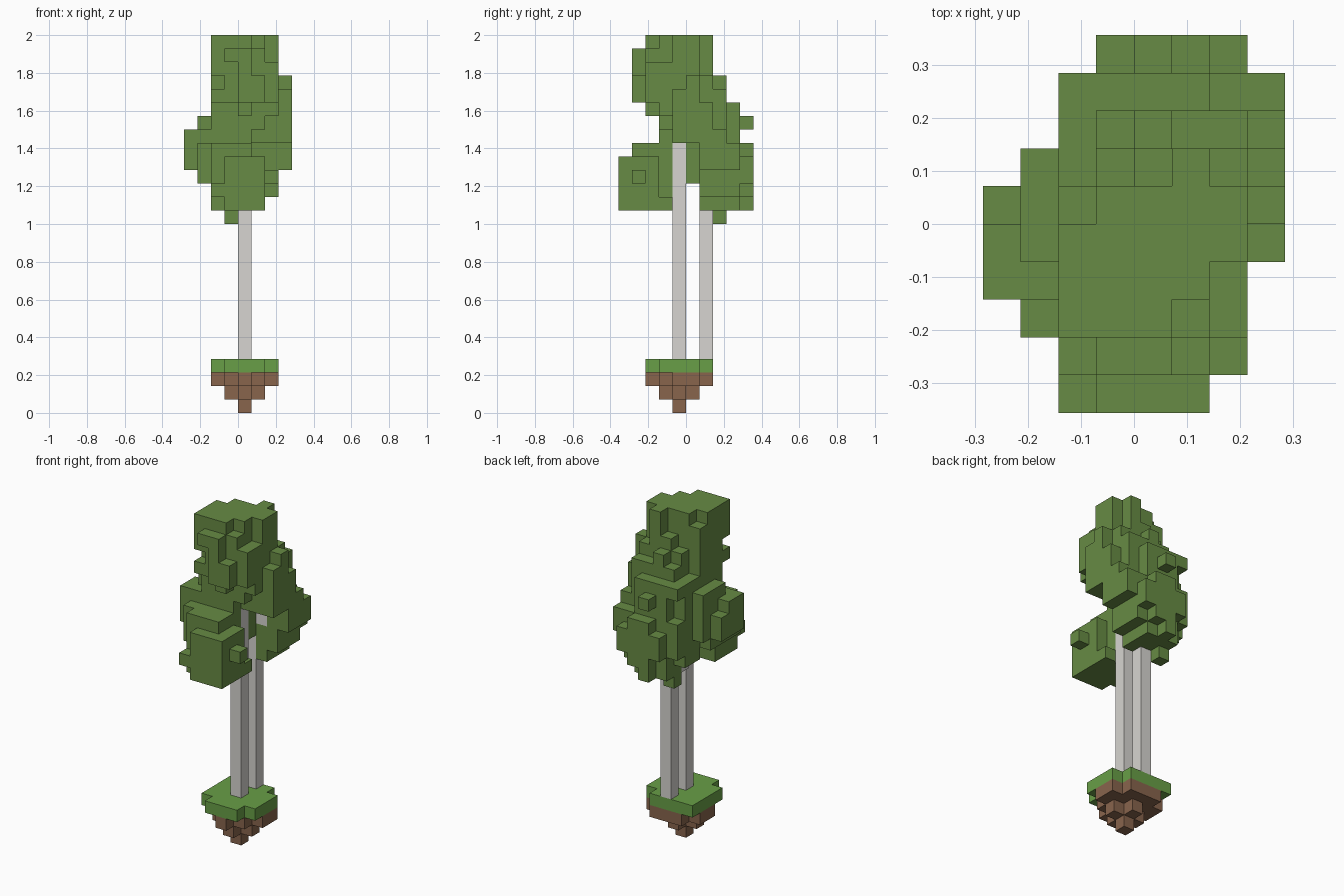
import bpy
import bmesh
from itertools import product
from mathutils import Vector

UNIT = 2 / 28  # edge of one block

default_cube = bpy.data.objects.get("Cube")
if default_cube:
    bpy.data.objects.remove(default_cube, do_unlink=True)


def make_material(name, red, green, blue):
    material = bpy.data.materials.new(name)
    material.use_nodes = True
    colour = (red, green, blue, 1)
    material.diffuse_color = colour
    material.node_tree.nodes["Principled BSDF"].inputs["Base Color"].default_value = colour
    return material


def fill(boxes):
    """Set of block cells covered by boxes given as inclusive x, y and z ranges."""
    cells = set()
    for x0, x1, y0, y1, z0, z1 in boxes:
        cells.update(product(range(x0, x1 + 1), range(y0, y1 + 1), range(z0, z1 + 1)))
    return cells


def build_blocks(name, cells, material):
    """Mesh made of only the outer faces of a set of blocks."""
    bm = bmesh.new()
    for cell in cells:
        centre = Vector(cell) + Vector((0.5, 0.5, 0.5))
        for axis, sign in product(range(3), (-1, 1)):
            normal = Vector((0, 0, 0))
            normal[axis] = sign
            if tuple(int(c + n) for c, n in zip(cell, normal)) in cells:
                continue
            side = Vector((0, 0, 0))
            side[(axis + 1) % 3] = 0.5
            up = normal.cross(side)
            middle = centre + normal / 2
            corners = (-side - up, side - up, side + up, up - side)
            bm.faces.new([bm.verts.new((middle + c) * UNIT) for c in corners])
    bmesh.ops.remove_doubles(bm, verts=bm.verts[:], dist=UNIT / 100)
    mesh = bpy.data.meshes.new(name)
    bm.to_mesh(mesh)
    bm.free()
    mesh.materials.append(material)
    obj = bpy.data.objects.new(name, mesh)
    bpy.context.scene.collection.objects.link(obj)
    return obj


leaf_green = make_material("leaf green", 0.136, 0.258, 0.058)
grass_green = make_material("grass green", 0.14, 0.345, 0.063)
soil_brown = make_material("soil brown", 0.246, 0.128, 0.073)
bark_grey = make_material("bark grey", 0.68, 0.665, 0.635)

# Soil tapering down to a single block
soil = fill([
    (0, 0, -1, -1, 0, 0),
    (0, 0, -2, 0, 1, 1), (-1, 1, -1, -1, 1, 1),
    (-1, 1, -2, 1, 2, 2), (0, 0, -3, -3, 2, 2), (-2, 2, -1, 0, 2, 2),
])
build_blocks("soil", soil, soil_brown)

# Grass slab with three missing corners
grass = fill([(-2, 2, -3, 1, 3, 3)]) - {(-2, -3, 3), (2, -3, 3), (2, 1, 3)}
build_blocks("grass", grass, grass_green)

# Two slim trunks, the back one with short branches in the leaves
front_trunk = fill([(0, 0, -1, -1, 4, 19)])
back_trunk = fill([(0, 0, 1, 1, 4, 18), (-1, -1, 1, 1, 15, 15), (1, 1, 1, 1, 18, 18)])
build_blocks("front_trunk", front_trunk, bark_grey)
build_blocks("back_trunk", back_trunk, bark_grey)

# Flat-topped crown with overhanging front and stepped back
crown = fill([
    (-2, 0, -3, -1, 25, 27), (-1, 1, -2, 0, 25, 27), (1, 1, 1, 1, 25, 27),
    (0, 0, 1, 1, 25, 25), (-2, -2, 0, 0, 25, 26), (2, 2, -1, 0, 24, 27),
    (1, 1, -3, -3, 23, 26), (2, 2, -3, -2, 23, 25),
    (-1, 0, -4, -4, 26, 26), (0, 0, -4, -4, 23, 25), (1, 1, -4, -4, 23, 24),
])

# Upper body and waist
body = fill([
    (-1, 2, -2, 1, 22, 24), (-1, 1, -3, -3, 23, 24), (-2, -2, -3, -3, 23, 23),
    (-2, -2, -2, 0, 22, 24), (0, 0, -3, -3, 22, 22),
    (-1, 1, 2, 2, 22, 23), (0, 0, 2, 2, 24, 24),
    (-2, 1, 3, 3, 22, 22), (-2, -2, 1, 2, 22, 22), (2, 2, 2, 2, 22, 23),
    (-2, 2, -1, 2, 20, 21), (-2, 0, -2, -2, 20, 21), (1, 1, -2, -2, 21, 21),
    (-1, 1, 3, 3, 20, 21), (0, 0, 4, 4, 21, 21),
])

# Stepped columns on the +x side
left_lobe = fill([
    (3, 3, -1, -1, 20, 23), (3, 3, 0, 0, 20, 24), (3, 3, 1, 1, 18, 22),
    (3, 3, 2, 2, 18, 20), (3, 3, 3, 3, 18, 19),
])

# Bulge on the -x side, joining the front and back clumps
right_lobe = fill([
    (-4, -4, -2, -1, 18, 20), (-4, -4, 0, 0, 18, 19), (-3, -3, -2, 0, 17, 20),
    (-3, -3, 1, 1, 18, 20), (-3, -3, -3, -3, 17, 19), (-3, -3, -1, 1, 21, 21),
    (-2, -1, -2, 1, 17, 19),
])

# Hanging front clump, stepped next to the trunk
front_clump = fill([
    (-1, 1, -5, -5, 15, 18), (-2, -2, -5, -5, 16, 16), (-2, 0, -4, -2, 15, 19),
    (1, 1, -4, -3, 15, 18), (1, 1, -2, -2, 15, 15), (2, 2, -4, -4, 17, 17),
])

# Hanging back clump
back_clump = fill([
    (-2, 2, 1, 2, 16, 19), (-1, 2, 3, 3, 16, 19), (-2, -2, 3, 3, 17, 19),
    (-1, 1, 1, 3, 15, 15), (0, 1, 4, 4, 16, 19),
    (-1, -1, 4, 4, 17, 18), (2, 2, 4, 4, 17, 18), (0, 0, 4, 4, 15, 15),
    (-1, -1, 2, 2, 14, 14), (-1, 0, 0, 0, 17, 19),
])

foliage = crown | body | left_lobe | right_lobe | front_clump | back_clump
build_blocks("foliage", foliage - front_trunk - back_trunk, leaf_green)
